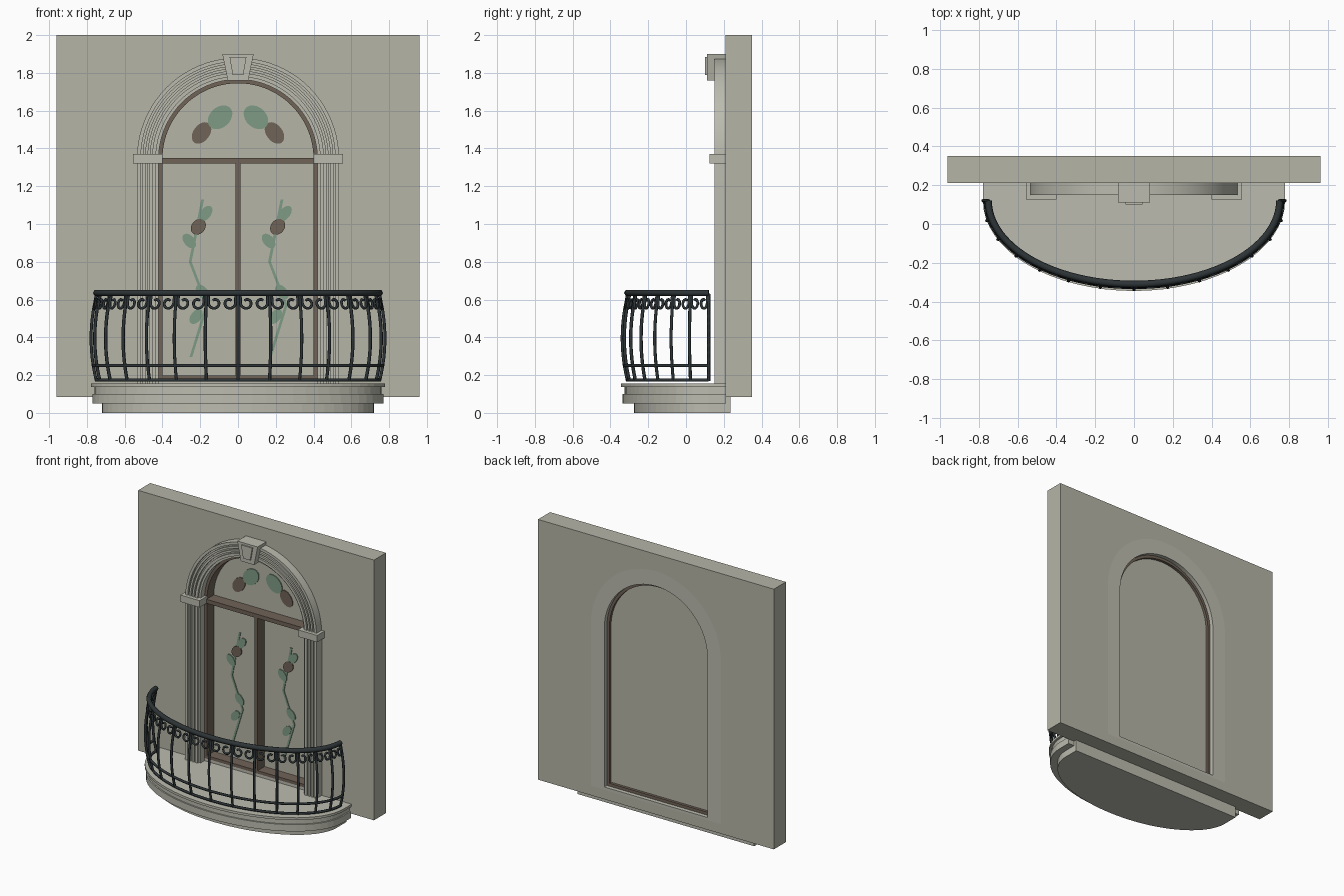
import bpy, bmesh, math
from mathutils import Vector, Matrix

if "Cube" in bpy.data.objects:
    bpy.data.objects.remove(bpy.data.objects["Cube"], do_unlink=True)


def material(name, r, g, b):
    m = bpy.data.materials.new(name)
    m.use_nodes = True
    m.diffuse_color = (r, g, b, 1)
    m.node_tree.nodes["Principled BSDF"].inputs["Base Color"].default_value = (r, g, b, 1)
    return m


STONE = material("wall stone", 0.46, 0.46, 0.39)
TRIM = material("trim stone", 0.50, 0.50, 0.43)
WOOD = material("brown wood", 0.16, 0.125, 0.095)
LEAF = material("leaf green", 0.21, 0.33, 0.235)
IRON = material("dark iron", 0.027, 0.035, 0.038)

SPRING, FLOOR = 1.345, 0.155      # arch centre height, balcony floor height


def finish(name, bm, mat, smooth=False):
    bmesh.ops.recalc_face_normals(bm, faces=bm.faces)
    me = bpy.data.meshes.new(name)
    bm.to_mesh(me)
    bm.free()
    me.materials.append(mat)
    ob = bpy.data.objects.new(name, me)
    bpy.context.collection.objects.link(ob)
    if smooth:
        bpy.ops.object.select_all(action='DESELECT')
        ob.select_set(True)
        bpy.context.view_layer.objects.active = ob
        bpy.ops.object.shade_smooth_by_angle(angle=math.radians(25))
    return ob


def loft(name, rings, mat, smooth=False):
    """Join closed rings of points and cap both ends."""
    bm = bmesh.new()
    loops = [[bm.verts.new(p) for p in ring] for ring in rings]
    n = len(loops[0])
    for a, b in zip(loops, loops[1:]):
        for i in range(n):
            j = (i + 1) % n
            bm.faces.new((a[i], a[j], b[j], b[i]))
    bm.faces.new(loops[0])
    bm.faces.new(loops[-1])
    return finish(name, bm, mat, smooth)


def plate(name, outline, y0, y1, mat):
    return loft(name, [[(x, y, z) for x, z in outline] for y in (y0, y1)], mat)


def box(name, x0, x1, y0, y1, z0, z1, mat):
    return plate(name, [(x0, z0), (x1, z0), (x1, z1), (x0, z1)], y0, y1, mat)


def arch_path(r, bottom, steps=40):
    arc = [math.pi * (1 - i / steps) for i in range(steps + 1)]
    return [(-r, bottom)] + [(r * math.cos(a), SPRING + r * math.sin(a)) for a in arc] + [(r, bottom)]


def arch_sweep(name, profile, bottom, mat):
    """Sweep a (radius, depth) profile up one jamb, round the arch and down."""
    columns = [[(x, y, z) for x, z in arch_path(r, bottom)] for r, y in profile]
    return loft(name, list(zip(*columns)), mat, True)


# Wall with an arched opening
wall = box("wall", -0.96, 0.96, 0.21, 0.35, 0.085, 2.0, STONE)
cutter = plate("opening_cutter", arch_path(0.53, FLOOR), 0.1, 0.5, STONE)
cutter.hide_render = True
cut = wall.modifiers.new("opening", 'BOOLEAN')
cut.object, cut.operation, cut.solver = cutter, 'DIFFERENCE', 'EXACT'
bpy.context.view_layer.objects.active = wall
bpy.ops.object.modifier_apply(modifier=cut.name)
bpy.data.objects.remove(cutter, do_unlink=True)

# Stepped moulding around the opening, flush with the back of the wall
profile = [(0.42, 0.35), (0.42, 0.165)]
for r0, r1 in ((0.435, 0.455), (0.465, 0.48), (0.49, 0.505), (0.515, 0.535)):
    profile += [(r0, 0.165), (r0, 0.15), (r1, 0.15), (r1, 0.165)]
profile[-1:] = [(0.535, 0.212), (0.53, 0.212), (0.53, 0.35)]
arch_sweep("arch_moulding", profile, FLOOR, TRIM)
box("threshold", -0.42, 0.42, 0.21, 0.35, FLOOR, 0.175, TRIM)

# Imposts and keystone
for side, name in ((-1, "right_impost"), (1, "left_impost")):
    x0, x1 = sorted((side * 0.40, side * 0.557))
    box(name, x0, x1, 0.125, 0.212, 1.32, 1.37, TRIM)


def trapezoid(top, bottom, z0, z1):
    return [(-bottom, z0), (bottom, z0), (top, z1), (-top, z1)]


plate("keystone", trapezoid(0.083, 0.054, 1.76, 1.90), 0.11, 0.212, TRIM)
plate("keystone_panel", trapezoid(0.045, 0.028, 1.79, 1.885), 0.1, 0.112, TRIM)

# Door frame, bars and pane
arch_sweep("door_frame", [(0.40, 0.21), (0.42, 0.21), (0.42, 0.32), (0.40, 0.32)], 0.175, WOOD)
box("transom", -0.40, 0.40, 0.205, 0.29, 1.32, 1.35, WOOD)
box("mullion", -0.0125, 0.0125, 0.21, 0.29, 0.19, 1.32, WOOD)
box("bottom_bar", -0.40, 0.40, 0.21, 0.32, 0.175, 0.197, WOOD)
plate("door_pane", arch_path(0.41, 0.18), 0.29, 0.30, STONE)


# Painted decoration on the pane
def petal(name, x, z, rx, rz, tilt, mat, depth=0.283):
    bm = bmesh.new()
    bmesh.ops.create_circle(bm, cap_ends=True, segments=24, radius=1)
    disc = bmesh.ops.extrude_face_region(bm, geom=bm.faces[:])
    bmesh.ops.translate(bm, verts=[v for v in disc["geom"] if isinstance(v, bmesh.types.BMVert)], vec=(0, 0, 1))
    turn = Matrix.Rotation(math.radians(-tilt), 4, 'Y') @ Matrix.Rotation(math.radians(90), 4, 'X')
    bm.transform(Matrix.Translation((x, depth + 0.008, z)) @ turn @ Matrix.Diagonal((rx, rz, 0.008, 1)))
    finish(name, bm, mat)


for s in (-1, 1):
    petal("arch_leaf", s * 0.095, 1.565, 0.073, 0.054, -s * 42, LEAF)
    petal("arch_bud", s * 0.193, 1.482, 0.064, 0.043, -s * 52, WOOD, 0.284)

stem = [(-0.187, 1.13), (-0.253, 0.80), (-0.165, 0.57), (-0.249, 0.297)]
leaves = [(-0.172, 1.055, 0.048, 0.028, 52), (-0.258, 0.91, 0.045, 0.028, -50),
          (-0.188, 0.64, 0.045, 0.028, -50), (-0.222, 0.51, 0.045, 0.028, 52)]
for dx in (0, 0.42):
    for i, ((xa, za), (xb, zb)) in enumerate(zip(stem, stem[1:])):
        h = 0.0075
        plate("vine_stem", [(dx + xa - h, za), (dx + xa + h, za), (dx + xb + h, zb), (dx + xb - h, zb)],
              0.285, 0.291, LEAF)
    for x, z, rx, rz, tilt in leaves:
        petal("vine_leaf", x + dx, z, rx, rz, tilt, LEAF)
    petal("vine_bud", -0.21 + dx, 0.985, 0.045, 0.036, 50, WOOD, 0.282)


# Balcony floor in bowed tiers
def bow(a, front, back, z, steps=32):
    b = 0.12 - front
    arc = [math.pi * (i / steps - 0.5) for i in range(steps + 1)]
    return [(-a, back, z)] + [(a * math.sin(t), 0.12 - b * math.cos(t), z) for t in arc] + [(a, back, z)]


for name, a, front, back, z0, z1 in (
        ("balcony_base", 0.72, -0.275, 0.235, 0, 0.085),
        ("balcony_lower_tier", 0.77, -0.335, 0.212, 0.05, 0.10),
        ("balcony_upper_tier", 0.76, -0.325, 0.212, 0.10, 0.14),
        ("balcony_floor", 0.778, -0.345, 0.212, 0.138, FLOOR)):
    loft(name, [bow(a, front, back, z0), bow(a, front, back, z1)], TRIM)


# Bowed iron railing
def rail_point(t, z):
    k = min(max((z - 0.17) / 0.45, 0), 1)
    out = 0.028 * 4 * k * (1 - k)
    return Vector(((0.75 + out) * math.sin(t), 0.12 - (0.43 + out) * math.cos(t), z))


def tube(name, paths, radius, flat=1.0):
    cu = bpy.data.curves.new(name, 'CURVE')
    cu.dimensions = '3D'
    cu.bevel_depth, cu.bevel_resolution, cu.use_fill_caps = radius, 1, True
    for path in paths:
        sp = cu.splines.new('POLY')
        sp.points.add(len(path) - 1)
        for p, co in zip(sp.points, path):
            p.co = (*co, 1)
        sp.use_smooth = True
    cu.materials.append(IRON)
    ob = bpy.data.objects.new(name, cu)
    bpy.context.collection.objects.link(ob)
    return ob


def hoop(z):
    return [rail_point(math.pi * (i / 48 - 0.5), z) for i in range(49)]


tube("top_rail", [hoop(0.635)], 0.018)
tube("lower_rails", [hoop(0.173), hoop(0.25)], 0.009)

GAP = math.pi / 14
stations = [GAP * i for i in range(-7, 8)]
tube("balusters", [[rail_point(t, 0.17 + 0.46 * i / 12) for i in range(13)] for t in stations], 0.009)


# Scroll: drops from the rail beside a baluster and curls back up on itself
def scroll(t, side):
    pts = [(0.012, 0.628)]
    for i in range(19):
        a = math.radians(165 + 18 * i)
        r = 0.034 - 0.001 * i
        pts.append((0.046 + r * math.cos(a), 0.582 + r * math.sin(a)))
    return [rail_point(t + side * GAP * u / 0.17, z) for u, z in pts]


tube("scrolls", [scroll(t, s) for t in stations for s in (-1, 1) if abs(t + s * GAP / 2) < math.pi / 2], 0.0075)
